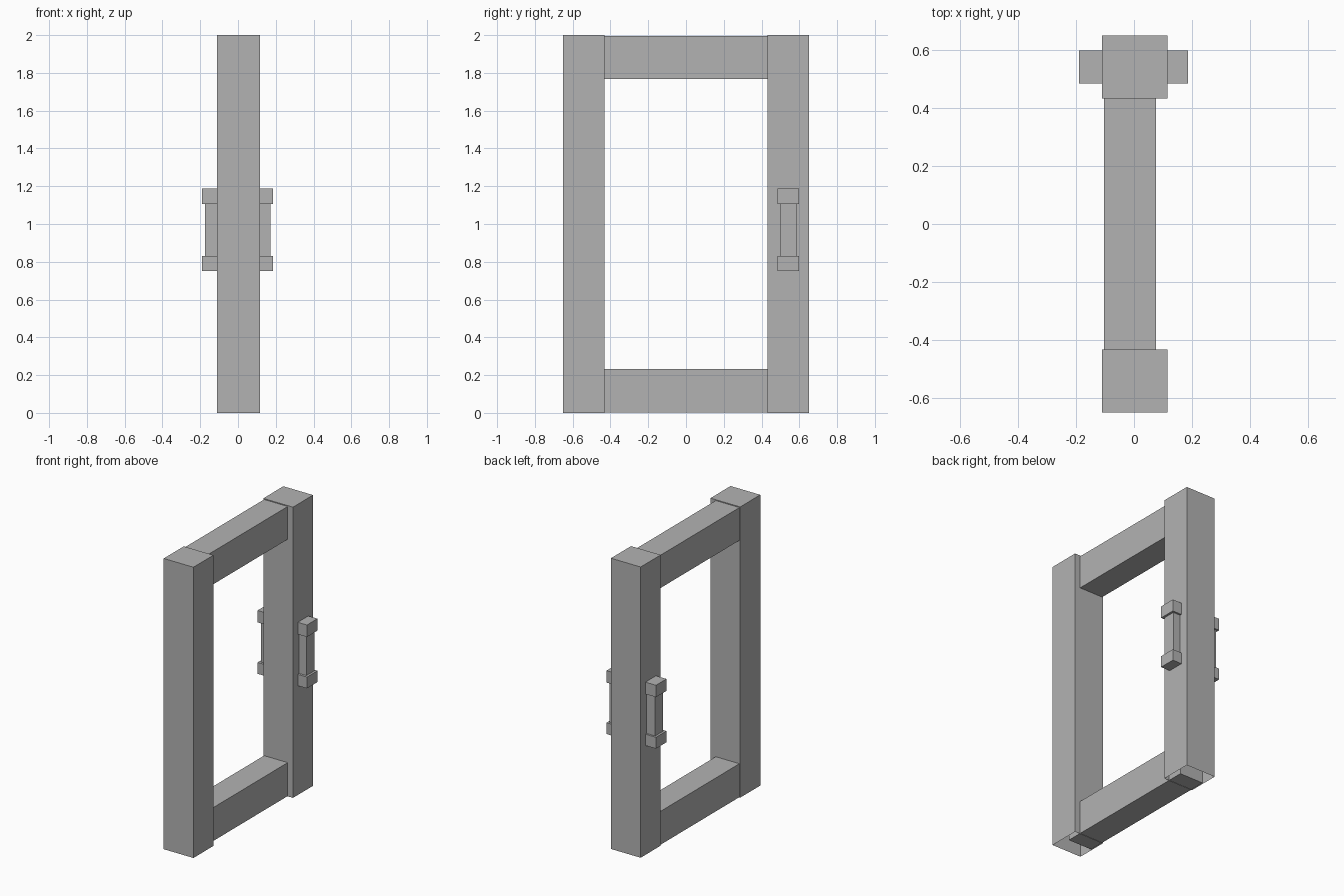
import bpy
import bmesh

cube = bpy.data.objects.get("Cube")
if cube:
    bpy.data.objects.remove(cube, do_unlink=True)

# Single plain grey finish
grey = bpy.data.materials.new("plain grey")
grey.use_nodes = True
colour = (0.45, 0.45, 0.45, 1)
grey.diffuse_color = colour
grey.node_tree.nodes["Principled BSDF"].inputs["Base Color"].default_value = colour


def box(name, x, y, z, open_bottom=False):
    """Box from (min, max) ranges, optionally without its underside."""
    bm = bmesh.new()
    bmesh.ops.create_cube(bm, size=1)
    for v in bm.verts:
        v.co = [r[0] if c < 0 else r[1] for c, r in zip(v.co, (x, y, z))]
    if open_bottom:
        under = [f for f in bm.faces if f.normal.z < -0.5]
        bmesh.ops.delete(bm, geom=under, context='FACES_ONLY')
    mesh = bpy.data.meshes.new(name)
    bm.to_mesh(mesh)
    bm.free()
    mesh.materials.append(grey)
    obj = bpy.data.objects.new(name, mesh)
    bpy.context.collection.objects.link(obj)
    return obj


# Upright posts, hollow underneath
post_x = (-0.11, 0.116)
box("front_post", post_x, (-0.65, -0.432), (0, 2), open_bottom=True)
box("back_post", post_x, (0.432, 0.65), (0, 2), open_bottom=True)

# Rails, running into the middle of each post
rail_x, rail_y = (-0.104, 0.076), (-0.54, 0.54)
box("bottom_rail", rail_x, rail_y, (0.002, 0.232))
box("top_rail", rail_x, rail_y, (1.768, 1.994))

# Handles on both sides of the back post
for side, face, grip, mount in (("left", 0.116, 0.171, 0.186),
                                ("right", -0.11, -0.175, -0.19)):
    root = face * 0.9
    box(side + "_handle_grip", sorted((root, grip)), (0.5, 0.585), (0.8, 1.15))
    for level, z in (("lower", (0.752, 0.83)), ("upper", (1.106, 1.188))):
        box(f"{side}_handle_{level}_mount", sorted((root, mount)), (0.484, 0.598), z)
